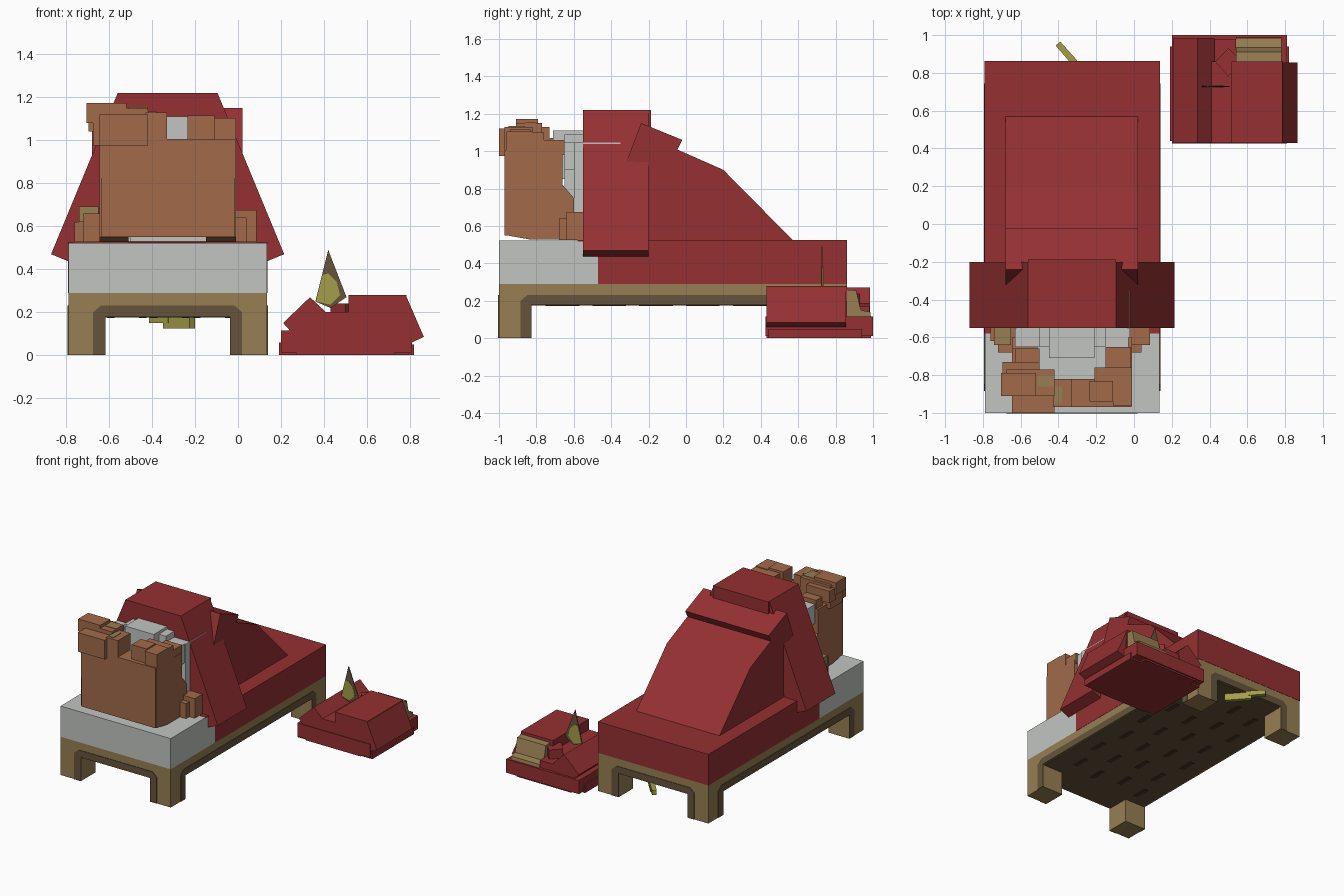
import bpy, bmesh
from mathutils import Vector

cube = bpy.data.objects.get("Cube")
if cube:
    bpy.data.objects.remove(cube, do_unlink=True)


def material(name, r, g, b):
    m = bpy.data.materials.new(name)
    m.use_nodes = True
    m.diffuse_color = (r, g, b, 1)
    for n in m.node_tree.nodes:
        if n.type == 'BSDF_PRINCIPLED':
            n.inputs["Base Color"].default_value = (r, g, b, 1)
            n.inputs["Roughness"].default_value = 0.9
    return m


RED = material("blanket red", .30, .03, .032)
GREY = material("linen grey", .54, .56, .54)
TAN = material("wood tan", .31, .21, .085)
DARK = material("dark wood", .13, .088, .045)
SHADE = material("wood grain", .055, .037, .018)
BROWN = material("cardboard brown", .36, .145, .07)
OLIVE = material("olive yellow", .37, .34, .065)


def prism(bm, axis, outline, lo, hi):
    """Extrude an outline along an axis; the outline uses the other two axes in order."""
    def point(a, b, c):
        return {'x': (c, a, b), 'y': (a, c, b), 'z': (a, b, c)}[axis]
    face = bm.faces.new([bm.verts.new(point(a, b, lo)) for a, b in outline])
    ext = bmesh.ops.extrude_face_region(bm, geom=[face])
    verts = [v for v in ext["geom"] if isinstance(v, bmesh.types.BMVert)]
    bmesh.ops.translate(bm, verts=verts, vec=Vector(point(0, 0, hi - lo)))


def box(bm, x0, x1, y0, y1, z0, z1):
    prism(bm, 'z', [(x0, y0), (x1, y0), (x1, y1), (x0, y1)], z0, z1)


def build(name, mat, boxes=(), prisms=()):
    bm = bmesh.new()
    for b in boxes:
        box(bm, *b)
    for p in prisms:
        prism(bm, *p)
    bmesh.ops.recalc_face_normals(bm, faces=bm.faces)
    me = bpy.data.meshes.new(name)
    bm.to_mesh(me)
    bm.free()
    me.materials.append(mat)
    ob = bpy.data.objects.new(name, me)
    bpy.context.collection.objects.link(ob)
    return ob


# Bed extents and shared sizes
L, R, F, B = -.79, .135, -1, .86
LEG, RAIL, TOP = .173, .18, .29
MID = (L + R) / 2
THIN = .004


def mirrored(outline):
    """Mirror an outline in x about the middle of the bed."""
    return [(2 * MID - a, b) for a, b in outline]


# Bed frame and legs
build("bed_frame", TAN, [(L, R, F, B, RAIL, TOP)])
for xn, x in (("right", L), ("left", R - LEG)):
    for yn, y in (("front", F), ("back", B - LEG)):
        build(f"{yn}_{xn}_leg", TAN, [(x, x + LEG, y, y + LEG, 0, RAIL)])
        build(f"{yn}_{xn}_leg_sole", DARK, [(x, x + LEG, y, y + LEG, 0, THIN)])


# Dark painted arches on the four sides
def arch(lo, hi):
    a, b, w = lo + LEG, hi - LEG, .057
    return [(a - w, 0), (a - w, .2), (a - .02, .232), (b + .02, .232), (b + w, .2),
            (b + w, 0), (b, 0), (b, RAIL), (a, RAIL), (a, 0)]


build("painted_arches", DARK, prisms=[
    ('x', arch(F, B), L - THIN, L), ('x', arch(F, B), R, R + THIN),
    ('y', arch(L, R), F - THIN, F), ('y', arch(L, R), B, B + THIN)])

# Underside with grain streaks
build("underside", DARK, [(L + .01, R - .01, F + LEG, B - LEG, RAIL - THIN, RAIL),
                          (L + LEG, R - LEG, F + .01, B - .01, RAIL - THIN, RAIL)])
streaks = []
for i in range(4):
    for j in range(6):
        x = -.66 + i * .2 + .05 * (j % 2)
        y = -.75 + j * .25 + .06 * (i % 2)
        streaks.append((x, x + .035, y, y + .12, RAIL - 2 * THIN, RAIL - THIN))
build("underside_grain", SHADE, streaks)

# Mattress and blanket
build("mattress", GREY, [(L, R, F, B, TOP, .523)])
build("blanket", RED, [(L - .002, R + .002, -.47, B + .002, TOP, .526),
                       (L - .002, R + .002, -.58, -.47, .518, .526)])

# Raised blanket: sloped back, tilted fold and hood
build("blanket_slope", RED, prisms=[
    ('x', [(-.28, .5), (-.28, .96), (-.05, 1.01), (.2, .9), (.57, .525), (.55, .5)], -.68, .02)])
build("blanket_fold", RED, prisms=[
    ('x', [(-.24, 1.15), (-.02, 1.06), (-.05, 1.0), (-.32, .94)], -.68, .02)])
side = [(-.56, 1.22), (-.87, .47), (-.79, .437), (-.73, .43), (-.44, 1.12)]
build("hood_top", RED, [(-.56, MID * 2 + .56, -.55, -.187, 1.11, 1.22)])
build("hood_right_side", RED, prisms=[('y', side, -.55, -.2)])
build("hood_left_side", RED, prisms=[('y', mirrored(side), -.55, -.2)])

# Stacked pillows inside the hood
build("pillows", GREY, [
    (-.63, -.02, -.6, -.35, .53, 1.045), (-.5, -.15, -.65, -.4, .53, 1.09),
    (-.63, -.45, -.65, -.5, .9, 1.045), (-.21, -.03, -.65, -.5, .9, 1.045),
    (-.45, -.21, -.71, -.4, .85, 1.11)])

# Cardboard fort: front wall, sloped side walls, battlements and steps
wall = [(-.96, .55), (-.965, 1.005), (-.66, 1.005), (-.66, .82), (-.6, .75), (-.6, .527), (-.83, .527)]
build("fort_front_wall", BROWN, [(-.635, -.015, -.97, -.82, .55, 1.005),
                                 (-.645, -.005, -.88, -.66, .53, .97)][:1])
build("fort_right_wall", BROWN, prisms=[('x', wall, -.645, -.51)])
build("fort_left_wall", BROWN, prisms=[('x', wall, -.15, -.01)])
build("fort_right_battlements", BROWN, [
    (-.675, -.42, -.91, -.77, .975, 1.15), (-.645, -.42, -1, -.77, .975, 1.12),
    (-.705, -.52, -.91, -.79, 1.08, 1.173), (-.695, -.5, -.8, -.73, 1.04, 1.13),
    (-.63, -.5, -.74, -.66, .98, 1.07), (-.43, -.33, -.97, -.82, .98, 1.13)])
build("fort_left_battlements", BROWN, [
    (-.235, -.11, -.94, -.83, .98, 1.115), (-.11, -.01, -.96, -.82, .98, 1.105),
    (-.21, -.01, -.84, -.76, .98, 1.1), (-.15, -.015, -.77, -.65, .98, 1.06)])
build("fort_steps", BROWN, [
    (-.76, -.64, -.62, -.55, .526, .62), (-.72, -.61, -.68, -.55, .526, .66),
    (-.02, .085, -.64, -.55, .526, .675), (-.04, .04, -.68, -.58, .526, .64)])
build("tape", TAN, [(-.74, -.65, -.64, -.55, .62, .692), (-.58, -.53, -.8, -.77, 1.13, 1.135),
                    (-.51, -.42, -.86, -.8, 1.15, 1.154), (-.42, -.38, -.95, -.86, 1.13, 1.134)])

# Folded red bundle on the floor beside the bed
build("bundle_base", RED, [(.2, .81, .425, 1, .012, .115), (.19, .27, .44, .94, 0, .06),
                           (.73, .82, .44, .94, 0, .05), (.27, .73, .43, .99, 0, .02)])
build("bundle_body", RED, [(.4, .79, .43, .86, .1, .2), (.515, .785, .43, .86, .1, .28),
                           (.4, .54, .86, .98, .1, .17)])
build("bundle_right_fold", RED, prisms=[
    ('y', [(.21, .15), (.335, .27), (.425, .185), (.4, .1), (.255, .1)], .43, .985)])
build("bundle_left_fold", RED, prisms=[
    ('y', [(.785, .27), (.865, .085), (.8, .055), (.72, .1)], .43, .855)])
build("bundle_crease", RED, prisms=[
    ('z', [(.43, .86), (.5, .93), (.57, .86), (.5, .78)], .15, .24)])
build("bundle_lining", TAN, prisms=[
    ('x', [(.85, .1), (.85, .26), (.91, .255), (.935, .15), (.985, .14), (.99, .1)], .54, .78)])

# Flat upright leaf on the bundle
build("leaf", DARK, prisms=[
    ('y', [(.42, .49), (.36, .25), (.43, .22), (.505, .27)], .725, .731)])
build("leaf_patch", OLIVE, prisms=[
    ('y', [(.393, .375), (.363, .25), (.43, .235), (.475, .28), (.46, .34), (.42, .38)], .722, .734)])

# Curled olive strip hanging under the foot of the bed
build("olive_strip", OLIVE, prisms=[
    ('z', [(-.2, .75), (-.225, .73), (-.35, .87), (-.325, .89)], .125, .176),
    ('z', [(-.3, .865), (-.325, .84), (-.415, .945), (-.39, .965)], .15, .185)])
